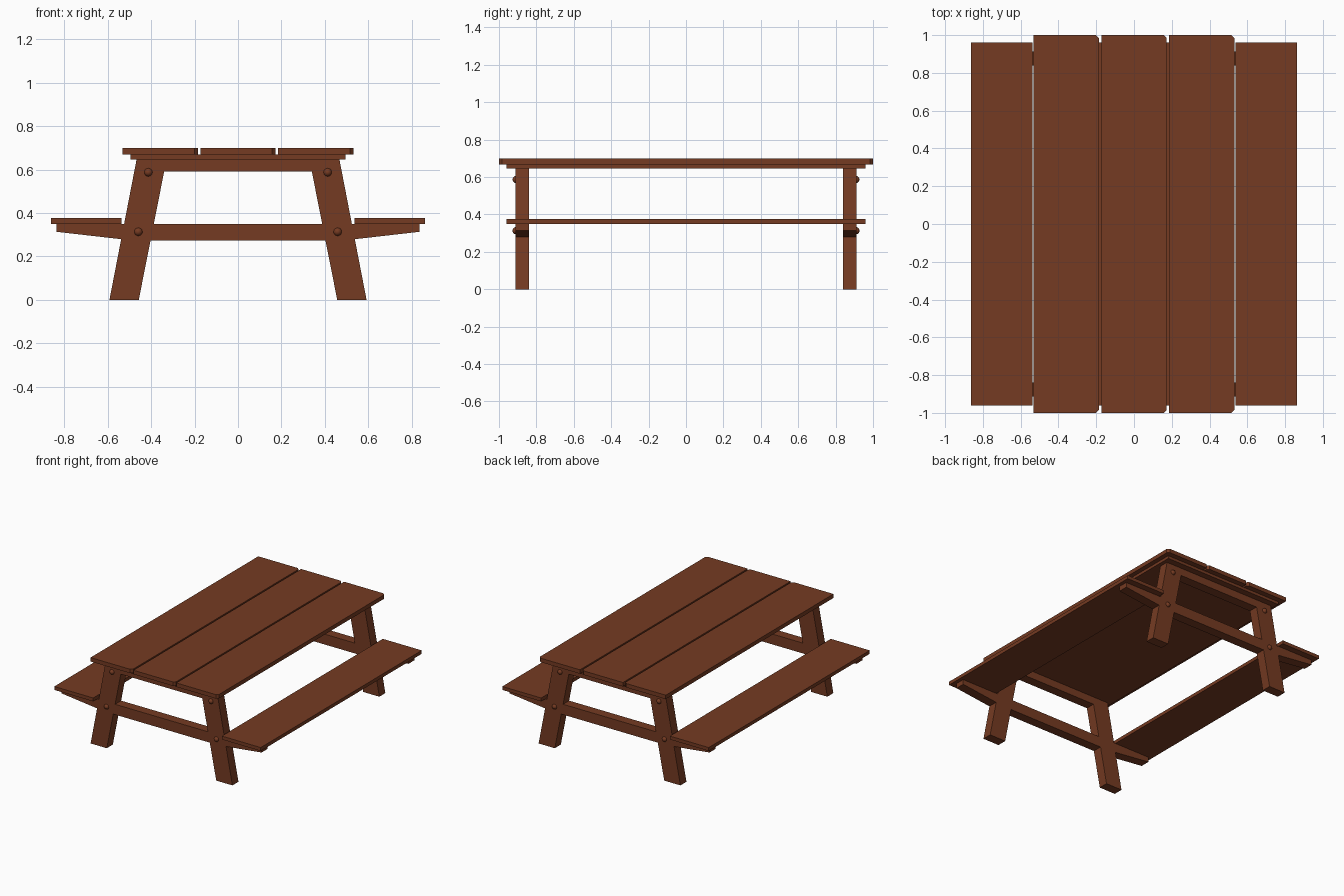
import bpy, bmesh, math
from mathutils import Matrix

if "Cube" in bpy.data.objects:
    bpy.data.objects.remove(bpy.data.objects["Cube"])

wood = bpy.data.materials.new("brown wood")
wood.diffuse_color = (0.178, 0.043, 0.0158, 1)
wood.use_nodes = True
wood.node_tree.nodes["Principled BSDF"].inputs["Base Color"].default_value = wood.diffuse_color


def finish(bm, name, smooth=False):
    bmesh.ops.recalc_face_normals(bm, faces=bm.faces)
    for f in bm.faces:
        f.smooth = smooth
    me = bpy.data.meshes.new(name)
    bm.to_mesh(me)
    bm.free()
    me.materials.append(wood)
    ob = bpy.data.objects.new(name, me)
    bpy.context.collection.objects.link(ob)
    return ob


def prism(name, profile, axis, lo, hi):
    """Extrude a 2D profile: axis 'z' takes (x, y), axis 'y' takes (x, z)."""
    bm = bmesh.new()
    place = (lambda a, b, t: (a, b, t)) if axis == 'z' else (lambda a, b, t: (a, t, b))
    bottom = [bm.verts.new(place(a, b, lo)) for a, b in profile]
    top = [bm.verts.new(place(a, b, hi)) for a, b in profile]
    n = len(profile)
    bm.faces.new(bottom)
    bm.faces.new(top)
    for i in range(n):
        j = (i + 1) % n
        bm.faces.new((bottom[i], bottom[j], top[j], top[i]))
    return finish(bm, name)


def rect(x0, x1, y):
    return [(x0, -y), (x1, -y), (x1, y), (x0, y)]


# Leg edges lean inward with height
TOP = 0.647
def outer(z): return 0.592 - 0.125 * z / TOP
def inner(z): return 0.457 - 0.128 * z / TOP


# Table top planks, with the right-hand corners clipped
c = 0.016
for i in (-1, 0, 1):
    x0, x1 = i * 0.358 - 0.173, i * 0.358 + 0.173
    prism("top_plank", [(x0, -1), (x1 - c, -1), (x1, -1 + c),
                        (x1, 1 - c), (x1 - c, 1), (x0, 1)], 'z', 0.668, 0.698)

# Board under the planks
prism("under_board", rect(-0.496, 0.496, 0.96), 'z', TOP, 0.668)

# Benches
for s in (-1, 1):
    prism("bench_seat", rect(*sorted((s * 0.537, s * 0.862)), 0.96), 'z', 0.35, 0.376)

# End frames
for e, end in ((-1, "front"), (1, "back")):
    lo, hi = sorted((e * 0.84, e * 0.912))
    for s in (-1, 1):
        # Slanted leg
        prism(end + "_leg", [(s * outer(0), 0), (s * inner(0), 0),
                             (s * inner(TOP), TOP), (s * outer(TOP), TOP)], 'y', lo, hi)
        # Tapered bench bracket
        prism(end + "_bench_bracket", [(s * outer(0.35), 0.35), (s * 0.835, 0.35),
                                       (s * 0.835, 0.313), (s * outer(0.279), 0.279)], 'y', lo, hi)
        # Domed bolts
        for x, z in ((0.413, 0.587), (0.459, 0.313)):
            bm = bmesh.new()
            bmesh.ops.create_uvsphere(
                bm, u_segments=16, v_segments=10, radius=0.0195,
                matrix=Matrix.Translation((s * x, e * 0.908, z)) @ Matrix.Rotation(math.pi / 2, 4, 'X'))
            finish(bm, end + "_bolt", True)
    # Cross bars between the legs
    for name, z0, z1 in (("_upper_bar", 0.59, TOP), ("_lower_bar", 0.272, 0.35)):
        prism(end + name, [(-inner(z0), z0), (inner(z0), z0),
                           (inner(z1), z1), (-inner(z1), z1)], 'y', lo, hi)
